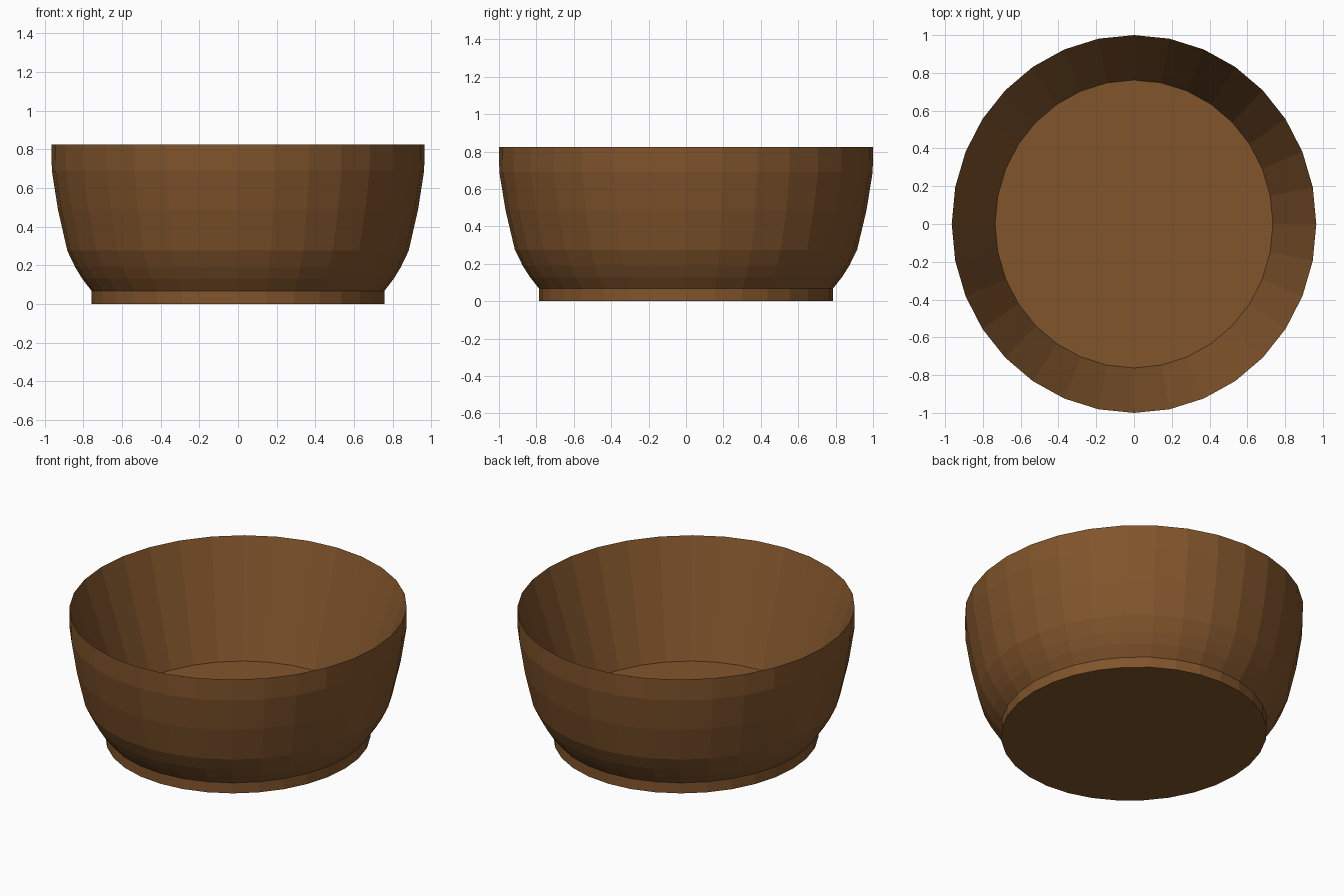
import bpy, bmesh, math

if "Cube" in bpy.data.objects:
    bpy.data.objects.remove(bpy.data.objects["Cube"])

SIDES = 32
X_SCALE = 0.965  # the bowl is slightly oval

# (radius, height) from the foot, up the outside, over the thin rim, down to the floor
PROFILE = [(0.785, 0.0), (0.785, 0.067), (0.835, 0.13), (0.873, 0.19),
           (0.915, 0.275), (0.965, 0.487), (0.998, 0.69), (1.0, 0.825),
           (0.762, 0.132)]


def lathe(name, profile):
    bm = bmesh.new()
    rings = []
    for r, z in profile:
        rings.append([bm.verts.new((X_SCALE * r * math.cos(a), r * math.sin(a), z))
                      for a in (2 * math.pi * i / SIDES for i in range(SIDES))])
    for low, high in zip(rings, rings[1:]):
        for i in range(SIDES):
            j = (i + 1) % SIDES
            bm.faces.new((low[i], low[j], high[j], high[i]))
    # underside and inner floor
    bm.faces.new(rings[0][::-1])
    bm.faces.new(rings[-1])
    bmesh.ops.recalc_face_normals(bm, faces=bm.faces)
    mesh = bpy.data.meshes.new(name)
    bm.to_mesh(mesh)
    bm.free()
    obj = bpy.data.objects.new(name, mesh)
    bpy.context.collection.objects.link(obj)
    return obj


# Wooden bowl with foot
bowl = lathe("bowl", PROFILE)
wood = bpy.data.materials.new("brown_wood")
wood.diffuse_color = (0.22, 0.09, 0.025, 1)
wood.use_nodes = True
wood.node_tree.nodes["Principled BSDF"].inputs["Base Color"].default_value = wood.diffuse_color
bowl.data.materials.append(wood)
